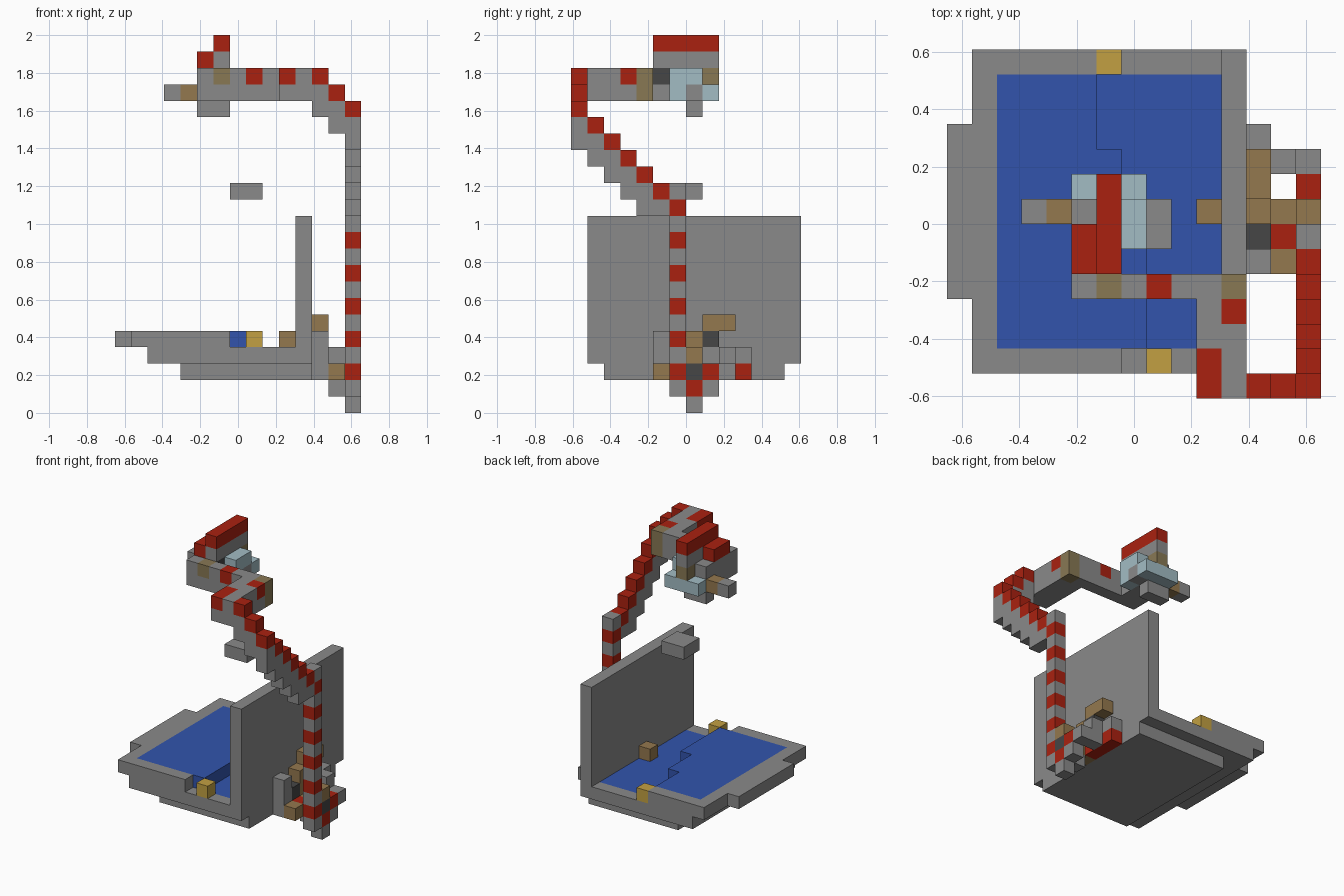
import bpy
import bmesh
from mathutils import Vector

cube = bpy.data.objects.get("Cube")
if cube:
    bpy.data.objects.remove(cube, do_unlink=True)

UNIT = 2 / 23
ORIGIN = Vector((-7.5, -7, 0))


def linear(value):
    value /= 255
    return ((value + 0.055) / 1.055) ** 2.4


def material(name, *rgb):
    mat = bpy.data.materials.new(name)
    color = [linear(v) for v in rgb] + [1]
    mat.diffuse_color = color
    mat.use_nodes = True
    shader = next(n for n in mat.node_tree.nodes if n.type == "BSDF_PRINCIPLED")
    shader.inputs["Base Color"].default_value = color
    shader.inputs["Roughness"].default_value = 0.9
    return mat


palette = {
    "gray": material("stone gray", 138, 138, 138),
    "red": material("signal red", 170, 33, 16),
    "blue": material("water blue", 50, 84, 172),
    "brown": material("wood brown", 148, 120, 78),
    "olive": material("dull brown", 136, 120, 84),
    "gold": material("gold", 194, 160, 66),
    "pale": material("pale blue", 162, 188, 196),
    "dark": material("dark gray", 70, 70, 70),
}
color_names = list(palette)
cells = {}


def fill(part, color, xs, ys, zs):
    """Fill a block of grid cells; each extent is a number or inclusive pair."""
    spans = [(s, s) if isinstance(s, int) else s for s in (xs, ys, zs)]
    ranges = [range(a, b + 1) for a, b in spans]
    for x in ranges[0]:
        for y in ranges[1]:
            for z in ranges[2]:
                cells[x, y, z] = (part, color)


def build(part):
    """Skin the outer faces of one part's cells and merge flat areas."""
    mesh = bpy.data.meshes.new(part)
    bm = bmesh.new()
    for cell, (owner, color) in cells.items():
        if owner != part:
            continue
        for axis in range(3):
            for side in (-1, 1):
                near = list(cell)
                near[axis] += side
                if tuple(near) in cells:
                    continue
                normal, u = Vector(), Vector()
                normal[axis] = side / 2
                u[(axis + 1) % 3] = 0.5
                v = normal.cross(u) * 2
                center = Vector(cell) + Vector((0.5, 0.5, 0.5)) + ORIGIN + normal
                corners = (-u - v, u - v, u + v, v - u)
                face = bm.faces.new([bm.verts.new((center + c) * UNIT) for c in corners])
                face.material_index = color_names.index(color)
    bmesh.ops.remove_doubles(bm, verts=bm.verts, dist=UNIT / 100)
    bmesh.ops.dissolve_limit(bm, angle_limit=0.01, verts=bm.verts,
                             edges=bm.edges, delimit={"MATERIAL"})
    bm.to_mesh(mesh)
    bm.free()
    for mat in palette.values():
        mesh.materials.append(mat)
    bpy.context.collection.objects.link(bpy.data.objects.new(part, mesh))


# Stepped basin: lower slab, middle layer, and raised side with water inset
fill("basin", "gray", (4, 11), (2, 12), 2)
fill("basin", "gray", (2, 10), (1, 13), 3)
fill("basin", "blue", (6, 10), (2, 12), 3)
fill("basin", "gray", 0, (4, 10), 4)
fill("basin", "gray", (1, 5), (1, 13), 4)
fill("basin", "gray", 6, 1, 4)
fill("basin", "blue", (2, 5), (2, 12), 4)
fill("basin", "blue", 6, (2, 9), 4)
fill("basin", "blue", 7, (2, 6), 4)

# Back wall and small blocks on the basin
fill("wall", "gray", 11, (1, 13), (3, 11))
fill("front_marker", "gold", 8, 1, 4)
fill("rear_marker", "gold", 6, 13, 4)
fill("wooden_block", "brown", 10, 7, 4)

# Striped mast
for z in range(1, 14):
    fill("mast", "gray" if z % 2 else "red", 14, 6, z)

# Stepped boom leaning forward, red on its upper edge
for step in range(7):
    y, z = 6 - step, 12 + step
    for back in (1, 2):
        if y >= back:
            fill("boom", "gray", 14, y - back, z)
    if step:
        fill("boom", "red", 14, y, z)
for step in range(3):
    fill("boom", "gray", 14 - step, 0, (16 + step, 17 + step))
    fill("boom", "red", 14 - step, 0, 18 + step)

# Bent arm that leads to the head
fill("arm", "gray", (10, 11), (0, 3), (19, 20))
fill("arm", "gray", (5, 11), 4, (19, 20))
fill("arm", "red", 10, (0, 1), 20)
fill("arm", "red", 11, 3, 20)
fill("arm", "red", 8, 4, 20)
fill("arm", "olive", 11, 4, (19, 20))
fill("arm", "olive", 6, 4, 20)

# Head with crest, pale band and snout
fill("head", "gray", (5, 6), (5, 7), (19, 20))
fill("head", "dark", 6, 5, 20)
fill("head", "olive", 6, 8, 20)
fill("head", "gray", 6, (5, 8), 21)
fill("crest", "red", 6, (5, 8), 22)
fill("crest", "red", 5, (5, 6), 21)
fill("head", "pale", (5, 7), 8, 19)
fill("head", "pale", 7, (6, 7), 20)
fill("head", "pale", 7, 6, 19)
fill("head", "gray", 7, 7, 19)
fill("jaw", "gray", (5, 6), 7, 18)
fill("snout", "brown", 4, 7, 19)
fill("snout", "gray", 3, 7, 19)

# Floating block below the head
fill("hanging_block", "gray", (7, 8), (6, 7), 13)

# Machinery between the wall and the mast
fill("machinery", "gray", 12, 5, (2, 4))
fill("machinery", "brown", 13, 5, 2)
fill("machinery", "dark", 12, 6, (2, 3))
fill("machinery", "red", 13, 6, 2)
fill("machinery", "brown", 12, 7, (2, 4))
fill("machinery", "brown", 13, 7, 2)
fill("machinery", "brown", 14, 7, 3)
fill("machinery", "dark", 14, 7, 2)
fill("machinery", "red", 14, 7, 1)
fill("machinery", "gray", 14, 7, 0)
fill("machinery", "gray", 13, 7, 1)
fill("machinery", "gray", 14, 8, 1)
fill("machinery", "red", 14, 8, 2)
fill("machinery", "gray", (13, 14), 9, 2)
fill("machinery", "gray", 13, 9, 3)
fill("machinery", "gray", 12, (8, 10), 3)
fill("machinery", "red", 12, (8, 10), 2)
fill("machinery", "dark", 12, 8, 4)
fill("machinery", "brown", 12, (8, 9), 5)

for part_name in sorted({owner for owner, _ in cells.values()}):
    build(part_name)
